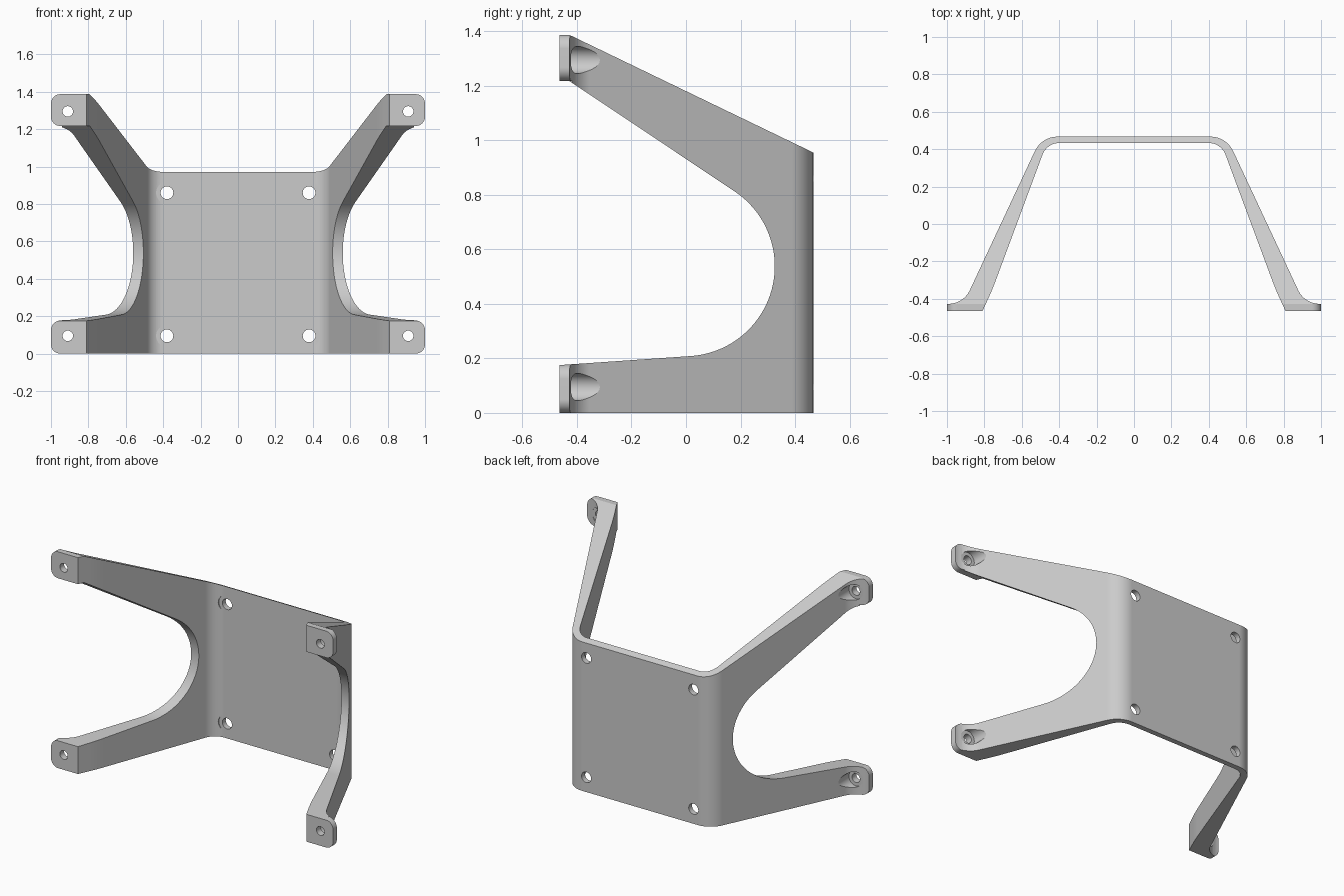
import bpy
import bmesh
import math
from mathutils import Vector

if "Cube" in bpy.data.objects:
    bpy.data.objects.remove(bpy.data.objects["Cube"], do_unlink=True)

grey = bpy.data.materials.new("light_grey")
grey.use_nodes = True
colour = (0.6, 0.6, 0.6, 1)
grey.diffuse_color = colour
grey.node_tree.nodes["Principled BSDF"].inputs["Base Color"].default_value = colour


def rounded(points, steps):
    """Outline from (u, v, tangent_length) corners; length 0 keeps it sharp."""
    out = []
    for i, (u, v, t) in enumerate(points):
        p = Vector((u, v))
        if not t:
            out.append(p)
            continue
        a = (Vector(points[i - 1][:2]) - p).normalized()
        b = (Vector(points[(i + 1) % len(points)][:2]) - p).normalized()
        half = math.acos(a.dot(b)) / 2
        radius = t * math.tan(half)
        centre = p + (a + b).normalized() * t / math.cos(half)
        start, end = p + a * t - centre, p + b * t - centre
        for k in range(steps + 1):
            # Blend by angle between the two tangent points
            sweep = math.pi - 2 * half
            f = sweep * k / steps
            spoke = start * math.sin(sweep - f) + end * math.sin(f)
            out.append(centre + spoke.normalized() * radius)
    return out


def prism(name, outline, place, low, high):
    """Extrude an outline between two depths; place maps (u, v, depth) to xyz."""
    bm = bmesh.new()
    rings = [[bm.verts.new(place(p.x, p.y, d)) for p in outline] for d in (low, high)]
    for ring in rings:
        bm.faces.new(ring)
    n = len(outline)
    for i in range(n):
        j = (i + 1) % n
        bm.faces.new((rings[0][i], rings[0][j], rings[1][j], rings[1][i]))
    bmesh.ops.recalc_face_normals(bm, faces=bm.faces)
    mesh = bpy.data.meshes.new(name)
    bm.to_mesh(mesh)
    bm.free()
    mesh.materials.append(grey)
    obj = bpy.data.objects.new(name, mesh)
    bpy.context.collection.objects.link(obj)
    return obj


def combine(target, tool, operation):
    """Apply a boolean and discard the tool."""
    mod = target.modifiers.new("cut", "BOOLEAN")
    mod.operation, mod.object, mod.solver = operation, tool, "EXACT"
    graph = bpy.context.evaluated_depsgraph_get()
    mesh = bpy.data.meshes.new_from_object(target.evaluated_get(graph))
    target.modifiers.clear()
    target.data = mesh
    bpy.data.objects.remove(tool, do_unlink=True)


def bore(x, z, radius, front, back):
    circle = [Vector((x + radius * math.cos(a), z + radius * math.sin(a)))
              for a in (math.tau * k / 32 for k in range(32))]
    tool = prism("bore_cutter", circle, lambda u, v, d: (u, d, v), front, back)
    combine(bracket, tool, "DIFFERENCE")


def mirrored(points):
    return points + [(-u, v, t) for u, v, t in reversed(points)]


# Bent sheet seen in plan: back plate, splayed wings and mounting feet
outer = [(0.494, 0.467, 0.085), (0.912, -0.427, 0.08), (1.1, -0.427, 0), (1.1, -0.465, 0)]
inner = [(0.81, -0.465, 0), (0.757, -0.35, 0.05), (0.466, 0.433, 0.066)]
bracket = prism("mounting_bracket", rounded(mirrored(outer + inner), 12),
                lambda u, v, d: (u, v, d), -0.2, 1.6)

# Side outline: sloped top and the round-ended opening between the arms
side = [(-0.6, -0.1, 0), (0.6, -0.1, 0), (0.6, 0.891, 0), (-0.6, 1.47, 0),
        (-0.6, 1.217, 0), (-0.427, 1.217, 0), (0.983, 0.275, 0.967), (-0.6, 0.166, 0)]
combine(bracket, prism("side_cutter", rounded(side, 36),
                       lambda u, v, d: (d, u, v), -1.2, 1.2), "INTERSECT")

# Front outline: rounded outer corners on the four feet
front = [(1, 0, 0.05), (1, 0.175, 0.05), (0.94, 0.178, 0),
         (0.94, 1.217, 0), (1, 1.217, 0.05), (1, 1.387, 0.05)]
combine(bracket, prism("front_cutter", rounded(mirrored(front), 10),
                       lambda u, v, d: (u, d, v), -0.7, 0.7), "INTERSECT")

# Screw holes with head clearance: feet from behind, plate from the front
for sign in (-1, 1):
    for z in (0.095, 1.295):
        bore(sign * 0.91, z, 0.028, -0.6, -0.3)
        bore(sign * 0.91, z, 0.05, -0.422, 0)
    for z in (0.095, 0.86):
        bore(sign * 0.38, z, 0.034, 0.3, 0.6)
        bore(sign * 0.38, z, 0.058, 0.3, 0.432)

bpy.ops.object.select_all(action="DESELECT")
bracket.select_set(True)
bpy.context.view_layer.objects.active = bracket
bpy.ops.object.shade_smooth_by_angle(angle=math.radians(25))
normals = bracket.modifiers.new("even_shading", "WEIGHTED_NORMAL")
normals.keep_sharp = True
